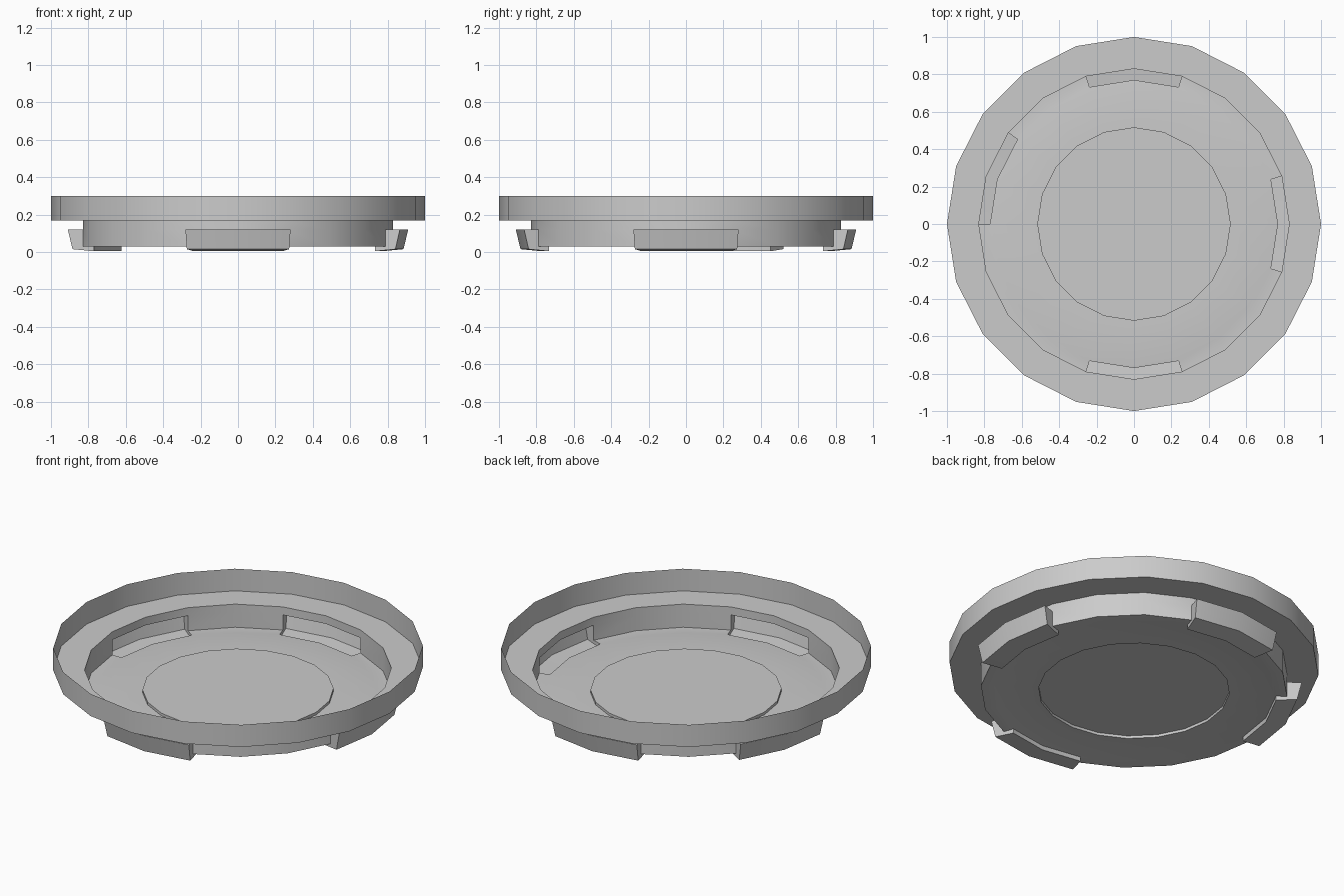
import bpy, bmesh
from math import cos, sin, pi

if "Cube" in bpy.data.objects:
    bpy.data.objects.remove(bpy.data.objects["Cube"])

SIDES = 20
# Profiles as (radius, height), running from the rim towards the centre
RIM = [(1.0, 0.30), (1.0, 0.168), (0.83, 0.168), (0.83, 0.12)]
PLAIN = [(0.83, 0.12), (0.83, 0.03), (0.77, 0.03)]
FOOT = [(0.83, 0.12), (0.91, 0.12), (0.885, 0.015), (0.77, 0.004), (0.77, 0.03)]
FLOOR = [(0.77, 0.03), (0.757, 0.032), (0.517, 0.032), (0.517, 0.048)]
FOOT_STARTS = [19, 4, 8, 14]          # first segment of each two-segment foot
foot_segments = {(s + k) % SIDES for s in FOOT_STARTS for k in (0, 1)}

bm = bmesh.new()


def vert(p, i):
    a = 2 * pi * i / SIDES
    return bm.verts.new((p[0] * cos(a), p[0] * sin(a), p[1]))


def strip(profile, i):
    """One angular segment of a turned profile."""
    for p, q in zip(profile, profile[1:]):
        bm.faces.new([vert(p, i), vert(q, i), vert(q, i + 1), vert(p, i + 1)])


# Rim, wall and floor, with the foot profile swapped in where needed
for i in range(SIDES):
    strip(RIM, i)
    strip(FOOT if i in foot_segments else PLAIN, i)
    strip(FLOOR, i)

# Closed ends of each foot
for s in FOOT_STARTS:
    for i in (s, s + 2):
        bm.faces.new([vert(p, i) for p in FOOT + [PLAIN[1]]])

# Raised centre disc
bm.faces.new([vert(FLOOR[-1], i) for i in range(SIDES)])

bmesh.ops.remove_doubles(bm, verts=bm.verts, dist=0.0005)
bmesh.ops.recalc_face_normals(bm, faces=bm.faces)
mesh = bpy.data.meshes.new("shallow_dish")
bm.to_mesh(mesh)
bm.free()

dish = bpy.data.objects.new("shallow_dish", mesh)
bpy.context.collection.objects.link(dish)
bpy.context.view_layer.objects.active = dish
dish.select_set(True)
bpy.ops.object.shade_smooth_by_angle(angle=pi / 6)
